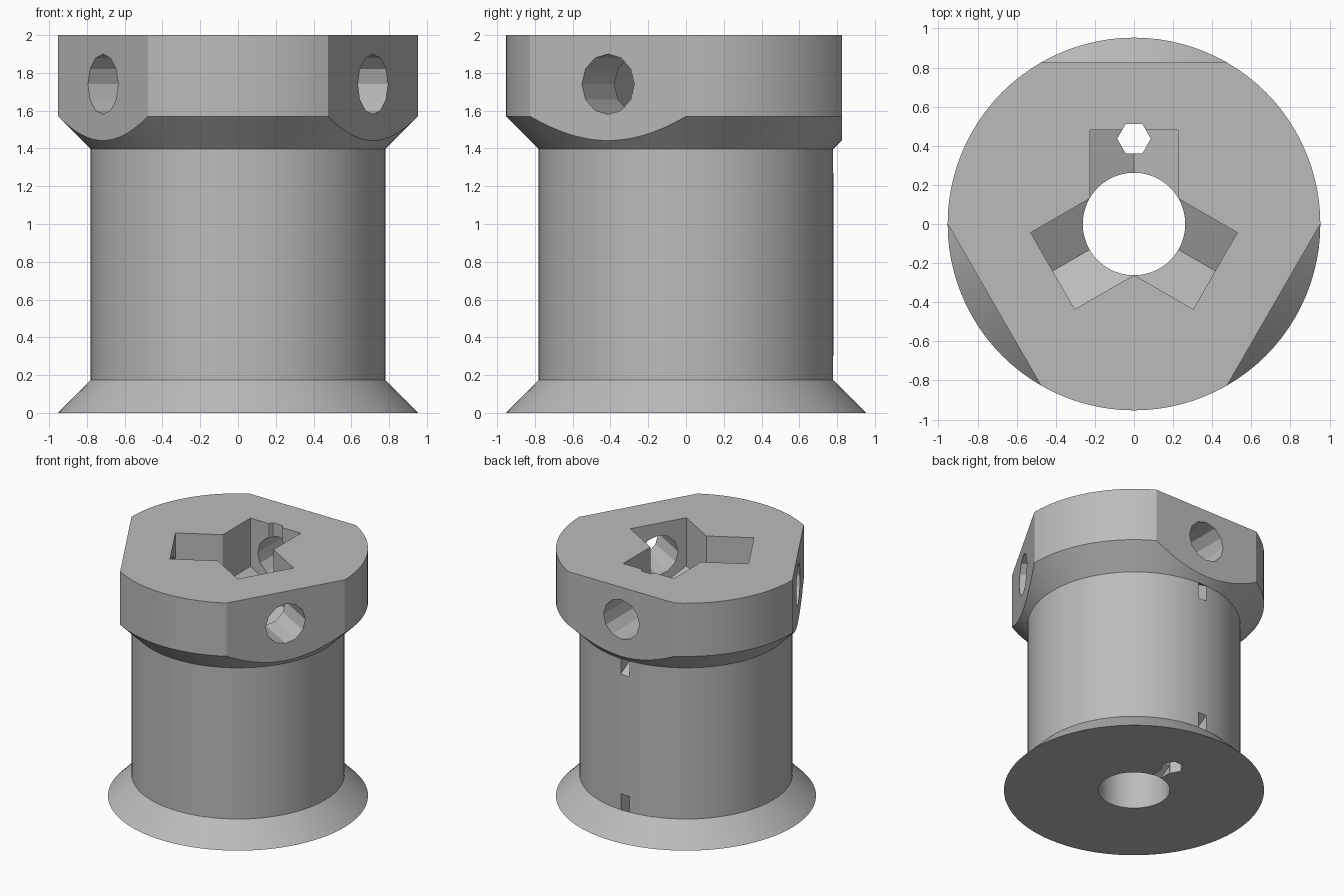
import bpy, bmesh, math
from mathutils import Matrix, Vector

cube = bpy.data.objects.get("Cube")
if cube:
    bpy.data.objects.remove(cube, do_unlink=True)

grey = bpy.data.materials.new("plain grey")
grey.use_nodes = True
colour = (0.5, 0.5, 0.5, 1)
grey.diffuse_color = colour
grey.node_tree.nodes["Principled BSDF"].inputs["Base Color"].default_value = colour

RIM, WAIST, BORE, TOP = 0.953, 0.78, 0.262, 2.0
FLAT = 0.825          # distance of the rim flats from the axis
HOLE_Z = 1.74         # height of the screw holes
SIDES = [0, 2 * math.pi / 3, -2 * math.pi / 3]


def finish(name, bm):
    bmesh.ops.recalc_face_normals(bm, faces=bm.faces)
    mesh = bpy.data.meshes.new(name)
    bm.to_mesh(mesh)
    bm.free()
    obj = bpy.data.objects.new(name, mesh)
    bpy.context.collection.objects.link(obj)
    mesh.materials.append(grey)
    return obj


def lathe(name, profile, steps):
    """Turn a closed (radius, z) profile around the z axis."""
    bm = bmesh.new()
    verts = [bm.verts.new((r, 0, z)) for r, z in profile]
    edges = [bm.edges.new((verts[i - 1], verts[i])) for i in range(len(verts))]
    bmesh.ops.spin(bm, geom=verts + edges, axis=(0, 0, 1), cent=(0, 0, 0),
                   angle=2 * math.pi, steps=steps, use_merge=True)
    bmesh.ops.remove_doubles(bm, verts=bm.verts, dist=0.0001)
    return finish(name, bm)


def prism(name, outline, axis, turn=0):
    """Extrude a closed outline along a vector, then turn it about z."""
    bm = bmesh.new()
    face = bm.faces.new([bm.verts.new(p) for p in outline])
    moved = bmesh.ops.extrude_face_region(bm, geom=[face], use_keep_orig=True)["geom"]
    bmesh.ops.translate(bm, vec=Vector(axis),
                        verts=[v for v in moved if isinstance(v, bmesh.types.BMVert)])
    bmesh.ops.transform(bm, matrix=Matrix.Rotation(turn, 4, "Z"), verts=bm.verts)
    return finish(name, bm)


def ring(radius, count):
    steps = [2 * math.pi * i / count for i in range(count)]
    return [(radius * math.cos(a), radius * math.sin(a)) for a in steps]


# Flanged spool with a central bore
spool = lathe("spool", [(BORE, 0), (RIM, 0), (WAIST, 0.175), (WAIST, 1.397),
                        (RIM, 1.57), (RIM, TOP), (BORE, TOP)], 96)
cutters = []

for turn in SIDES:
    # Flat on the upper rim
    cutters.append(prism("flat_cutter", [(-1, FLAT, 1.39), (1, FLAT, 1.39),
                                         (1, FLAT, 2.1), (-1, FLAT, 2.1)], (0, 0.4, 0), turn))
    # Nut pocket, open at the top with a V floor
    w = 0.226
    cutters.append(prism("nut_pocket_cutter",
                         [(-w, 0, 2.1), (-w, 0, 1.61), (0, 0, 1.48), (w, 0, 1.61), (w, 0, 2.1)],
                         (0, 0.48, 0), turn))
    # Screw hole through the flat
    cutters.append(prism("screw_hole_cutter",
                         [(x, 0.1, HOLE_Z + z) for x, z in ring(0.16, 12)], (0, 1, 0), turn))

# Upright six-sided cord hole
cutters.append(prism("cord_hole_cutter",
                     [(x, 0.436 + y, -0.1) for x, y in ring(0.086, 6)], (0, 0, 2.2)))

# Sloping cord passages from the waist towards the bore
SLOPE = math.tan(math.radians(30))
for low, slope in ((0.175, SLOPE), (1.27, -SLOPE)):
    inner, outer = 0.2, 0.85
    z_in, z_out = (low + slope * (y - WAIST) for y in (inner, outer))
    cutters.append(prism("cord_slot_cutter",
                         [(-0.038, inner, z_in), (-0.038, outer, z_out),
                          (-0.038, outer, z_out + 0.127), (-0.038, inner, z_in + 0.127)],
                         (0.076, 0, 0)))

# Cut everything out and bake the result
for cutter in cutters:
    cutter.hide_render = True
    mod = spool.modifiers.new(cutter.name, "BOOLEAN")
    mod.operation, mod.solver, mod.object = "DIFFERENCE", "EXACT", cutter
evaluated = spool.evaluated_get(bpy.context.evaluated_depsgraph_get())
baked = bpy.data.meshes.new_from_object(evaluated)
spool.modifiers.clear()
spool.data = baked
baked.name = "spool"
for cutter in cutters:
    bpy.data.objects.remove(cutter, do_unlink=True)

bpy.ops.object.select_all(action="DESELECT")
spool.select_set(True)
bpy.context.view_layer.objects.active = spool
bpy.ops.object.shade_smooth_by_angle(angle=math.radians(20))
